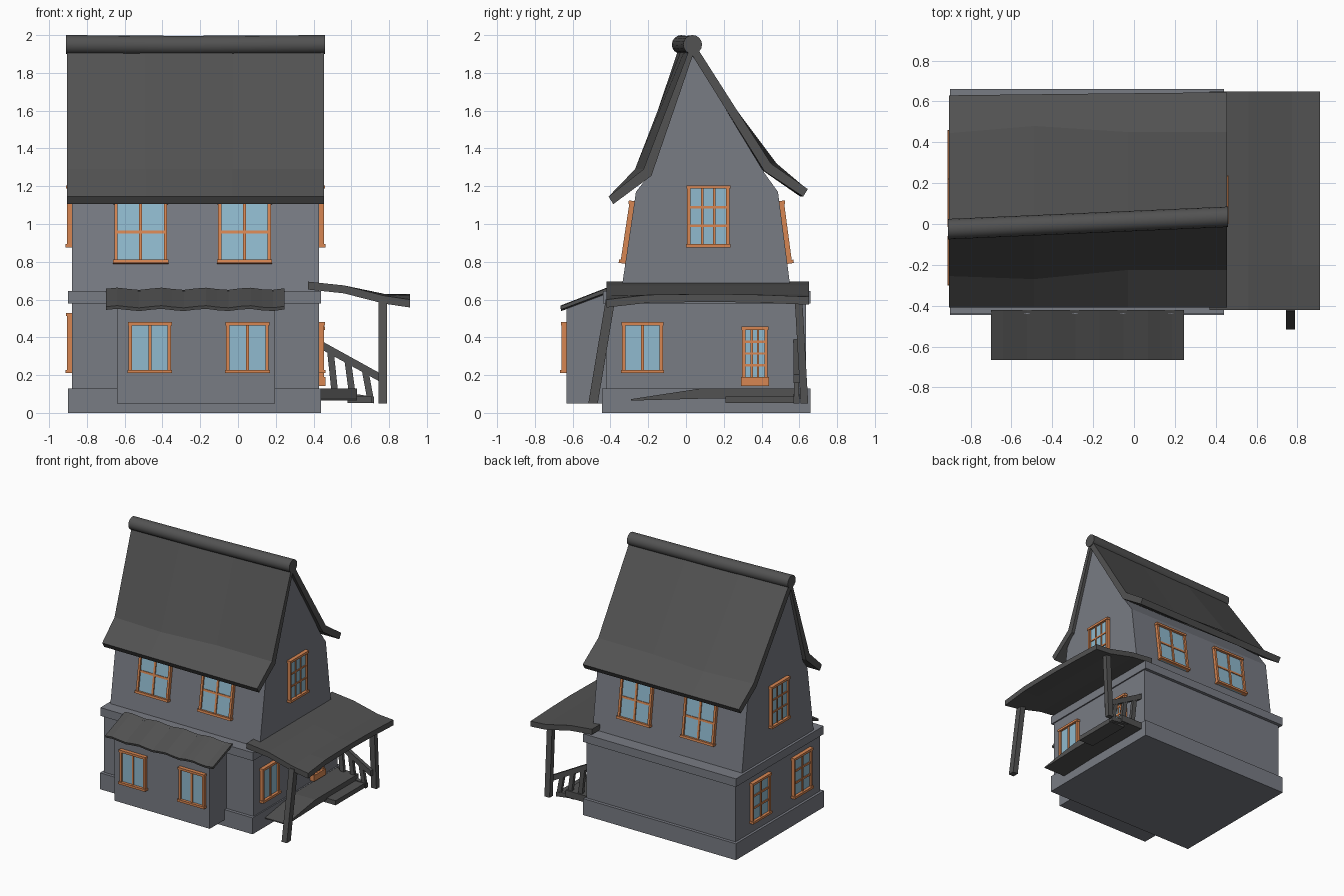
import bpy, bmesh, math
from mathutils import Matrix, Vector

old = bpy.data.objects.get("Cube")
if old:
    bpy.data.objects.remove(old, do_unlink=True)


def material(name, rgb):
    m = bpy.data.materials.new(name)
    m.use_nodes = True
    m.diffuse_color = (*rgb, 1)
    m.node_tree.nodes["Principled BSDF"].inputs["Base Color"].default_value = (*rgb, 1)
    return m


WALL = material("grey wall", (0.19, 0.20, 0.23))
ROOF = material("dark slate", (0.085, 0.085, 0.085))
WOOD = material("orange wood", (0.68, 0.24, 0.085))
GLASS = material("pale blue glass", (0.28, 0.49, 0.62))


def finish(bm, name, *mats):
    bmesh.ops.recalc_face_normals(bm, faces=bm.faces)
    mesh = bpy.data.meshes.new(name)
    bm.to_mesh(mesh)
    bm.free()
    for m in mats:
        mesh.materials.append(m)
    ob = bpy.data.objects.new(name, mesh)
    bpy.context.collection.objects.link(ob)
    return ob


def add_box(bm, lo, hi, mat=0, matrix=Matrix()):
    lo, hi = Vector(lo), Vector(hi)
    place = matrix @ Matrix.Translation((lo + hi) / 2) @ Matrix.Diagonal((*(hi - lo), 1))
    made = bmesh.ops.create_cube(bm, size=1, matrix=place)
    for f in {f for v in made["verts"] for f in v.link_faces}:
        f.material_index = mat


def box(name, lo, hi, mat):
    bm = bmesh.new()
    add_box(bm, lo, hi)
    return finish(bm, name, mat)


def loft(name, sections, mat, smooth=False):
    """Skin a row of closed cross-sections and cap both ends."""
    bm = bmesh.new()
    rings = [[bm.verts.new(p) for p in s] for s in sections]
    n = len(rings[0])
    for a, b in zip(rings, rings[1:]):
        for i in range(n):
            j = (i + 1) % n
            bm.faces.new((a[i], a[j], b[j], b[i])).smooth = smooth
    bm.faces.new(rings[0])
    bm.faces.new(rings[-1])
    return finish(bm, name, mat)


def beam(name, a, b, wide, deep, mat=ROOF):
    """Post or rail with ends cut level, running from a to b."""
    a, b = Vector(a), Vector(b)
    steep = abs((b - a).z) > abs((b - a).x)
    u = Vector((wide / 2, 0, 0)) if steep else Vector((0, 0, wide / 2))
    v = Vector((0, deep / 2, 0))
    return loft(name, [[p - u - v, p + u - v, p + u + v, p - u + v] for p in (a, b)], mat)


def window(name, centre, width, height, cols, rows, turn=0, tilt=0, panel=0):
    """Framed pane with glazing bars; panel is a solid strip at the bottom."""
    m = (Matrix.Translation(centre) @ Matrix.Rotation(turn, 4, 'Z')
         @ Matrix.Rotation(-tilt, 4, 'X'))
    w, h, t = width / 2, height / 2, 0.018
    bm = bmesh.new()
    add_box(bm, (-w + t, -0.012, -h), (w - t, 0.01, h - t), 1, m)
    for s in (-1, 1):
        x = s * (w - t / 2)
        add_box(bm, (x - t / 2, -0.025, -h), (x + t / 2, 0.01, h), 0, m)
    add_box(bm, (-w - 0.004, -0.03, h - t), (w + 0.004, 0.01, h), 0, m)
    add_box(bm, (-w - 0.006, -0.034, -h), (w + 0.006, 0.01, -h + t + panel), 0, m)
    bar = 0.008 if cols < 3 else 0.006
    for i in range(1, cols):
        x = -w + t + i * (width - 2 * t) / cols
        add_box(bm, (x - bar, -0.02, -h + t), (x + bar, 0, h - t), 0, m)
    for i in range(1, rows):
        z = -h + t + panel + i * (height - 2 * t - panel) / rows
        add_box(bm, (-w + t, -0.018, z - bar), (w - t, 0, z + bar), 0, m)
    return finish(bm, name, WOOD, GLASS)


# Ground floor: plinth, walls, ledge
box("plinth", (-0.90, -0.445, 0), (0.44, 0.66, 0.13), WALL)
box("ground_floor_walls", (-0.88, -0.42, 0.12), (0.43, 0.635, 0.60), WALL)
box("ledge", (-0.90, -0.44, 0.58), (0.44, 0.66, 0.645), WALL)

# Upper floor and gable; the ridge runs slightly askew


def ridge_y(x):
    return 0.005 + (x + 0.225) * 0.044


def gable(x):
    prof = [(-0.345, 0.63), (-0.265, 1.17), (-0.21, 1.24), (ridge_y(x), 1.90),
            (0.415, 1.27), (0.487, 1.17), (0.557, 0.63)]
    return [(x, y, z) for y, z in prof]


loft("upper_floor_walls", [gable(-0.88), gable(0.43)], WALL)


# Flared main roof
def roof_section(x, knee_front, knee_back, eave_back):
    r = ridge_y(x)
    prof = [(-0.41, 1.145), (knee_front, 1.29), (r, 1.97), (knee_back, 1.32),
            (eave_back, 1.185), (eave_back - 0.025, 1.145), (knee_back - 0.035, 1.28),
            (r, 1.89), (knee_front + 0.042, 1.255), (-0.385, 1.105)]
    return [(x, y, z) for y, z in prof]


loft("main_roof", [roof_section(-0.905, -0.255, 0.445, 0.63),
                   roof_section(-0.49, -0.27, 0.48, 0.635),
                   roof_section(-0.03, -0.225, 0.45, 0.64),
                   roof_section(0.455, -0.225, 0.45, 0.645)], ROOF)


# Round ridge cap
def ring(x, z, radius=0.05, sides=16):
    angles = [2 * math.pi * i / sides for i in range(sides)]
    return [(x, ridge_y(x) + radius * math.cos(a), z + radius * math.sin(a)) for a in angles]


loft("ridge_cap", [ring(-0.91, 1.95), ring(-0.3, 1.946), ring(0.46, 1.95)], ROOF, smooth=True)

# Front bay with wavy awning
loft("bay", [[(x, -0.633, 0.05), (x, -0.633, 0.55), (x, -0.42, 0.64), (x, -0.42, 0.05)]
             for x in (-0.64, 0.195)], WALL)
awning = []
for i in range(17):
    x = -0.70 + 0.945 * i / 16
    w = 0.006 * math.sin(i * 1.6)
    awning.append([(x, -0.665, 0.562 + w), (x, -0.42, 0.657 + w),
                   (x, -0.42, 0.635 + w), (x, -0.66, 0.545 + w)])
loft("awning", awning, ROOF)

# Windows and door
for i, x in enumerate((-0.467, 0.05)):
    window(f"bay_window_{i + 1}", (x, -0.633, 0.345), 0.225, 0.27, 2, 1)
for i, x in enumerate((-0.515, 0.035)):
    window(f"front_upper_window_{i + 1}", (x, -0.298, 0.955), 0.28, 0.335, 2, 2, 0, 0.15)
for i, x in enumerate((0.07, -0.49)):
    window(f"back_upper_window_{i + 1}", (x, 0.515, 0.955), 0.28, 0.335, 2, 2, math.pi, 0.132)
R, L = math.pi / 2, -math.pi / 2
window("right_upper_window", (0.43, 0.118, 1.04), 0.225, 0.33, 3, 3, R)
window("left_upper_window", (-0.88, 0.105, 1.04), 0.225, 0.33, 3, 3, L)
window("right_lower_window", (0.43, -0.23, 0.345), 0.215, 0.27, 2, 1, R)
for i, y in enumerate((0.34, -0.18)):
    window(f"left_lower_window_{i + 1}", (-0.88, y, 0.37), 0.23, 0.32, 2, 3, L)
window("door", (0.43, 0.365, 0.30), 0.135, 0.315, 3, 4, R, 0, 0.03)

# Porch roof: sagging curve, outer edge lower at the front corner
porch = []
for y, drop in ((-0.42, 0.03), (-0.2, 0.005), (0.15, 0), (0.4, 0.005), (0.65, 0.015)):
    top = [(0.37, 0.695), (0.56, 0.675), (0.775, 0.63 - drop / 3), (0.91, 0.63 - drop)]
    under = [(x, z - 0.042) for x, z in reversed(top)]
    porch.append([(x, y, z) for x, z in top + under])
loft("porch_roof", porch, ROOF)

# Porch posts
beam("front_porch_post", (0.767, -0.492, 0.05), (0.767, -0.40, 0.60), 0.045, 0.05)
beam("back_porch_post", (0.767, 0.627, 0.05), (0.767, 0.595, 0.61), 0.045, 0.04)

# Porch deck, ramp and step
box("porch_deck", (0.42, 0.07, 0.075), (0.63, 0.61, 0.128), ROOF)
loft("porch_ramp", [[(x, -0.29, 0.065), (x, -0.29, 0.073), (x, 0.07, 0.128), (x, 0.07, 0.075)]
                    for x in (0.42, 0.63)], ROOF)
box("porch_step", (0.58, 0.21, 0.052), (0.71, 0.575, 0.088), ROOF)

# Stair railing
beam("handrail", (0.43, 0.585, 0.365), (0.765, 0.585, 0.18), 0.045, 0.03)
beam("bottom_rail", (0.43, 0.585, 0.11), (0.72, 0.585, 0.068), 0.035, 0.03)
for i in range(3):
    x = 0.50 + 0.092 * i
    beam(f"baluster_{i + 1}", (x + 0.015, 0.585, 0.085), (x - 0.01, 0.585, 0.32 - 0.05 * i), 0.035, 0.025)
